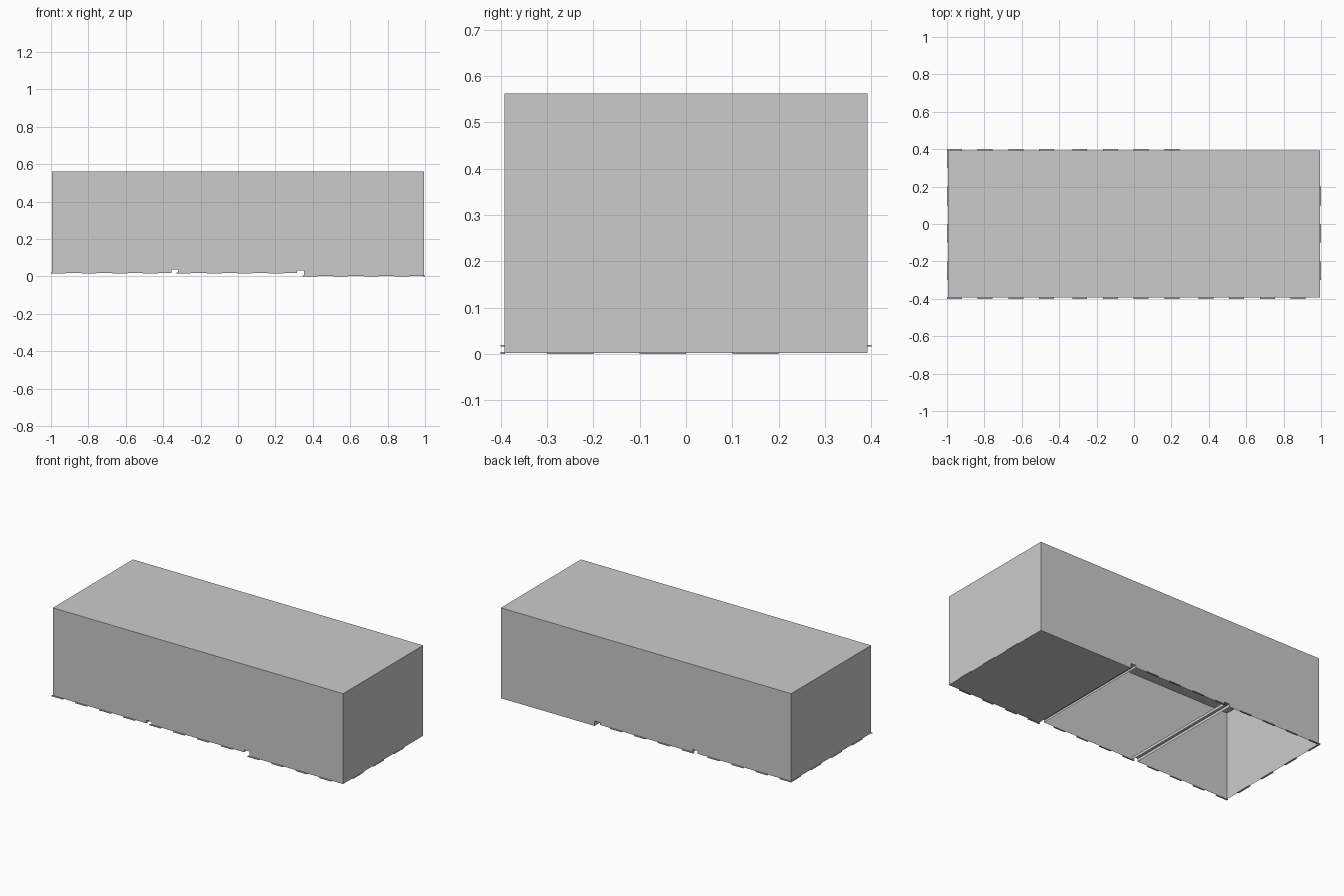
import bpy, bmesh

if "Cube" in bpy.data.objects:
    bpy.data.objects.remove(bpy.data.objects["Cube"])

X, Y, TOP, RIM = 0.995, 0.392, 0.562, 0.018
SEAM = 0.338          # seams between the three bays


def make(name, polys):
    bm = bmesh.new()
    for p in polys:
        bm.faces.new([bm.verts.new(v) for v in p])
    bmesh.ops.remove_doubles(bm, verts=bm.verts, dist=1e-5)
    me = bpy.data.meshes.new(name)
    bm.to_mesh(me)
    bm.free()
    ob = bpy.data.objects.new(name, me)
    bpy.context.collection.objects.link(ob)
    return ob


def flat(x0, x1, y0, y1, z):
    return [(x0, y0, z), (x1, y0, z), (x1, y1, z), (x0, y1, z)]


# Thin open-bottomed shell; the long walls have a notch at each seam
profile = [(-X, RIM), (-0.355, RIM), (-0.355, 0.036), (-0.32, 0.036), (-0.32, RIM),
           (0.315, RIM), (0.315, 0.032), (0.352, 0.032), (0.352, 0.002),
           (X, 0.002), (X, TOP), (-X, TOP)]
front = [(x, -Y, z) for x, z in profile]
back = [(x, Y, z) for x, z in reversed(profile)]
make("front_wall", [front])
make("back_wall", [back])
make("roof", [flat(-X, X, -Y, Y, TOP)])
make("right_wall", [[(X, -Y, 0.002), (X, Y, 0.002), (X, Y, TOP), (X, -Y, TOP)]])
make("left_wall", [[(-X, Y, RIM), (-X, -Y, RIM), (-X, -Y, TOP), (-X, Y, TOP)]])

# Floor pan under the right bay
make("floor_pan", [flat(0.352, X, -Y, Y, 0.002)[::-1]])
make("pan_side", [[(0.352, Y, 0.002), (0.352, -Y, 0.002),
                   (0.352, -Y, 0.032), (0.352, Y, 0.032)]])

# Cross channels bridging the open bottom at the seams
for name, x0, x1, z in (("left_channel", -0.355, -0.32, 0.036),
                        ("right_channel", 0.315, 0.352, 0.032)):
    sides = [[(x, -Y, RIM), (x, Y, RIM), (x, Y, z), (x, -Y, z)]
             for x in ((x0, x1) if x0 < 0 else (x0,))]
    make(name, sides + [flat(x0, x1, -Y, Y, z)])


# Small tabs along the lower rim, alternating with gaps
def tab(name, x0, x1, y0, y1, z):
    bpy.ops.mesh.primitive_cube_add(size=1, location=((x0 + x1) / 2, (y0 + y1) / 2, z))
    ob = bpy.context.object
    ob.name = name
    ob.scale = (x1 - x0, y1 - y0, 0.004)


for bay, start in enumerate((-1.0, -0.33, 0.345)):
    z = 0.002 if bay == 2 else RIM
    for i in range(4):
        x = start + i * 0.164
        tab("front_tab", x, x + 0.08, -0.4, -0.39, z)
        if bay < 2:
            tab("back_tab", x, x + 0.08, 0.39, 0.4, z)
for i in range(4):
    y = -0.3 + i * 0.2
    y1 = min(y + 0.1, 0.39)
    tab("left_tab", -1.0, -0.99, y, y1, RIM)
    if i < 3:
        tab("right_tab", 0.99, 1.0, y, y1, 0.002)
